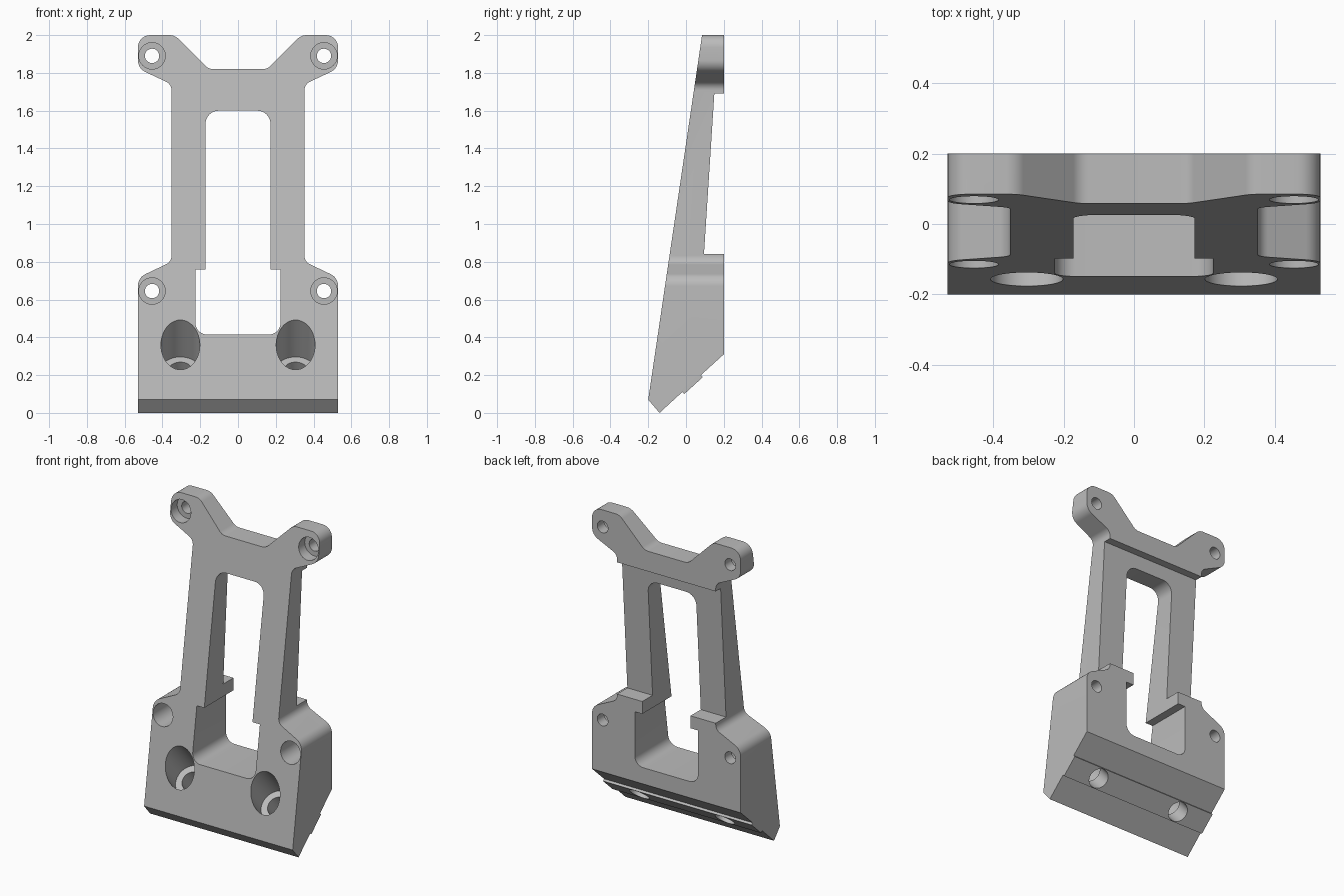
import bpy, bmesh, math
from mathutils import Vector

cube = bpy.data.objects.get("Cube")
if cube:
    bpy.data.objects.remove(cube, do_unlink=True)

grey = bpy.data.materials.new("plain grey")
grey.use_nodes = True
colour = (0.5, 0.5, 0.5, 1)
grey.diffuse_color = colour
grey.node_tree.nodes["Principled BSDF"].inputs["Base Color"].default_value = colour


def rounded(corners, steps=8):
    """Replace each (u, v, radius) corner by a tangent arc."""
    out = []
    n = len(corners)
    for i, (u, v, r) in enumerate(corners):
        p = Vector((u, v))
        if r == 0:
            out.append(p)
            continue
        a = (Vector(corners[i - 1][:2]) - p).normalized()
        b = (Vector(corners[(i + 1) % n][:2]) - p).normalized()
        half = a.angle(b) / 2
        centre = p + (a + b).normalized() * (r / math.sin(half))
        start = p + a * (r / math.tan(half)) - centre
        end = p + b * (r / math.tan(half)) - centre
        sweep = math.pi - 2 * half
        for k in range(steps + 1):
            t = k / steps
            out.append(centre + (start * math.sin((1 - t) * sweep)
                                 + end * math.sin(t * sweep)) / math.sin(sweep))
    return out


def prism(name, points, place, depth):
    """Extrude a closed profile; place maps (u, v) to 3D."""
    bm = bmesh.new()
    face = bm.faces.new([bm.verts.new(place(p[0], p[1])) for p in points])
    new = bmesh.ops.extrude_face_region(bm, geom=[face])["geom"]
    bmesh.ops.translate(bm, vec=depth,
                        verts=[e for e in new if isinstance(e, bmesh.types.BMVert)])
    bmesh.ops.recalc_face_normals(bm, faces=bm.faces)
    mesh = bpy.data.meshes.new(name)
    bm.to_mesh(mesh)
    bm.free()
    mesh.materials.append(grey)
    obj = bpy.data.objects.new(name, mesh)
    bpy.context.collection.objects.link(obj)
    return obj


def cylinder(name, start, end, radius):
    start, end = Vector(start), Vector(end)
    axis = end - start
    bpy.ops.mesh.primitive_cylinder_add(vertices=48, radius=radius, depth=axis.length,
                                        location=(start + end) / 2,
                                        rotation=axis.to_track_quat("Z", "Y").to_euler())
    obj = bpy.context.object
    obj.name = name
    obj.data.materials.append(grey)
    return obj


def combine(target, tool, operation):
    mod = target.modifiers.new("cut", "BOOLEAN")
    mod.operation, mod.solver, mod.object = operation, "EXACT", tool
    bpy.context.view_layer.objects.active = target
    bpy.ops.object.modifier_apply(modifier=mod.name)
    bpy.data.objects.remove(tool, do_unlink=True)


def mirrored(half):
    return half + [(-u, v, r) for u, v, r in reversed(half)]


def front_plane(u, v):
    return (u, -0.5, v)


# Wedge side profile with back pads and a ridge under the foot
side = [(-0.14, 0), (-0.2, 0.07), (0.085, 2), (0.2, 2), (0.2, 1.69), (0.15, 1.69),
        (0.095, 0.84), (0.2, 0.84), (0.2, 0.31), (0.079, 0.2), (0.089, 0.189),
        (-0.009, 0.1), (-0.019, 0.111)]
bracket = prism("bracket", side, lambda u, v: (-0.7, u, v), (1.4, 0, 0))

# Front outline with four mounting ears
outline = mirrored([(0.53, -0.1, 0), (0.53, 0.716, 0.07), (0.352, 0.8, 0.05),
                    (0.352, 1.74, 0.05), (0.53, 1.823, 0.07), (0.53, 2, 0.065),
                    (0.335, 2, 0.07), (0.155, 1.82, 0.06)])
combine(bracket, prism("outline", rounded(outline), front_plane, (0, 1, 0)), "INTERSECT")

# Stepped window through the middle
window = mirrored([(0.225, 0.415, 0.06), (0.225, 0.76, 0),
                   (0.172, 0.76, 0), (0.172, 1.6, 0.07)])
combine(bracket, prism("window", rounded(window), front_plane, (0, 1, 0)), "DIFFERENCE")

# Counterbored ear holes and slanted foot bolt holes
axis = Vector((0, 0.674, -0.739))
for s in (-1, 1):
    for z in (0.645, 1.89):
        x = s * 0.455
        combine(bracket, cylinder("ear_bore", (x, -0.5, z), (x, 0.13, z), 0.07), "DIFFERENCE")
        combine(bracket, cylinder("ear_hole", (x, 0, z), (x, 0.5, z), 0.038), "DIFFERENCE")
    entry = Vector((s * 0.305, -0.157, 0.36))
    combine(bracket, cylinder("foot_bore", entry - axis * 0.4, entry + axis * 0.18, 0.103),
            "DIFFERENCE")
    combine(bracket, cylinder("foot_hole", entry, entry + axis * 0.6, 0.062), "DIFFERENCE")

bpy.ops.object.select_all(action="DESELECT")
bracket.select_set(True)
bpy.context.view_layer.objects.active = bracket
bpy.ops.object.shade_smooth_by_angle(angle=math.radians(25))
